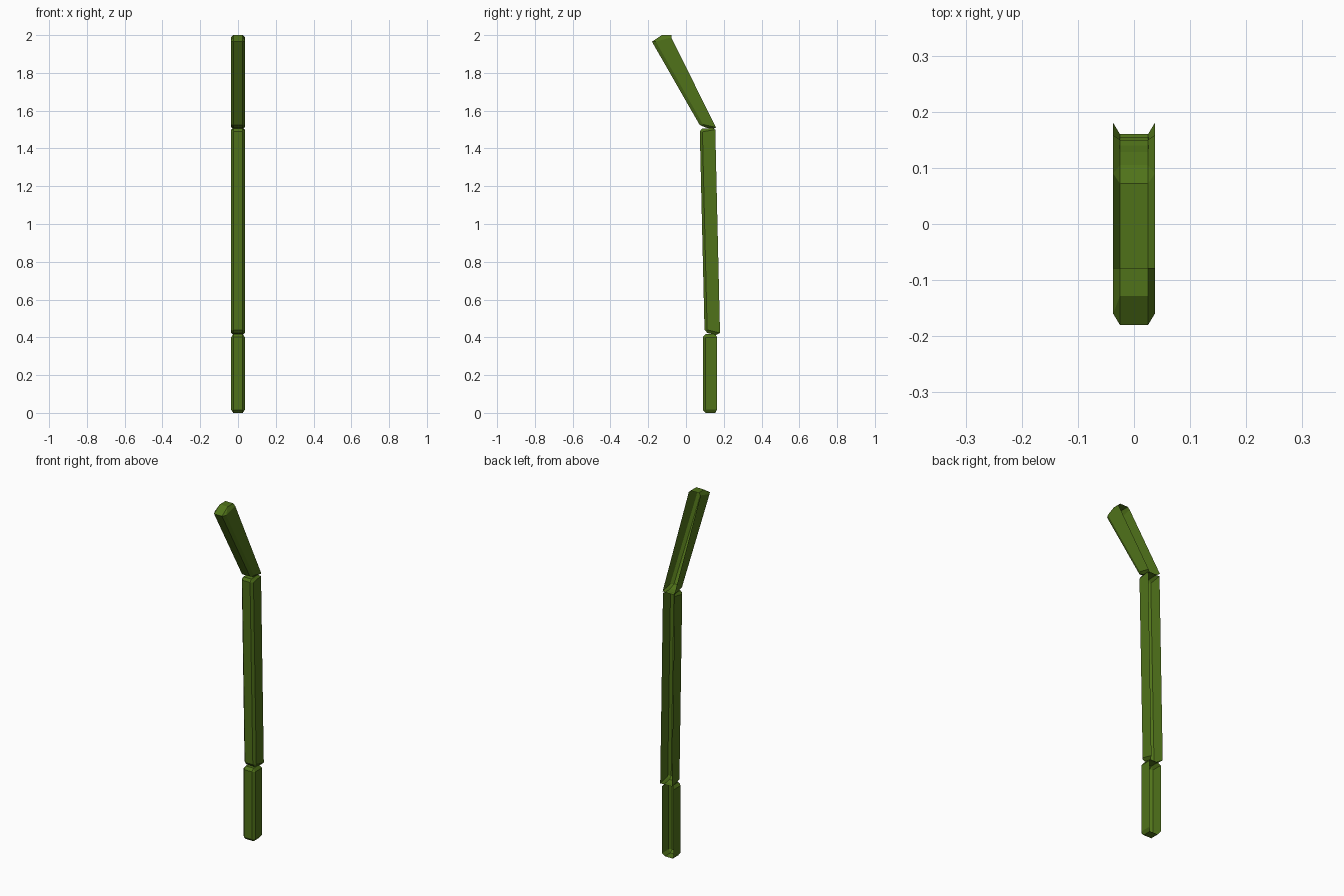
import bpy, bmesh

if "Cube" in bpy.data.objects:
    bpy.data.objects.remove(bpy.data.objects["Cube"])

INNER, OUTER = 0.025, 0.037  # half widths of the flat faces and of the side walls

green = bpy.data.materials.new("leaf_green")
green.diffuse_color = (0.08, 0.17, 0.01, 1)
green.use_nodes = True
green.node_tree.nodes["Principled BSDF"].inputs["Base Color"].default_value = green.diffuse_color


def shell_segment(name, spine, wall):
    """Open-backed bevelled box. spine: 6 (y, z) points along cap-front-cap,
    wall: 4 (y, z) corners of the side wall, back bottom to back top."""
    bm = bmesh.new()
    rows = {}
    for s in (-1, 1):
        rows[s] = ([bm.verts.new((s * INNER, y, z)) for y, z in spine],
                   [bm.verts.new((s * OUTER, y, z)) for y, z in wall])
    # caps, bevels and front face
    left, right = rows[-1][0], rows[1][0]
    for i in range(5):
        bm.faces.new((left[i], left[i + 1], right[i + 1], right[i]))
    # side walls and the bevels around them
    for p, w in rows.values():
        bm.faces.new(w)
        around = [w[0], w[1], w[1], w[2], w[2], w[3]]
        for i in range(5):
            ring = [p[i], p[i + 1], around[i + 1]]
            if around[i] != around[i + 1]:
                ring.append(around[i])
            bm.faces.new(ring)
    bmesh.ops.recalc_face_normals(bm, faces=bm.faces)
    bm.faces.ensure_lookup_table()
    if bm.faces[2].normal.y > 0:
        bmesh.ops.reverse_faces(bm, faces=bm.faces)
    mesh = bpy.data.meshes.new(name)
    bm.to_mesh(mesh)
    bm.free()
    mesh.materials.append(green)
    bpy.context.collection.objects.link(bpy.data.objects.new(name, mesh))


# Lower stalk
shell_segment("lower_segment",
              [(.155, 0), (.105, 0), (.09, .015), (.09, .402), (.105, .417), (.155, .417)],
              [(.165, .018), (.103, .018), (.103, .40), (.165, .40)])
# Long middle stalk
shell_segment("middle_segment",
              [(.16, .413), (.113, .423), (.098, .44), (.073, 1.49), (.085, 1.505), (.14, 1.508)],
              [(.18, .423), (.112, .44), (.087, 1.488), (.155, 1.50)])
# Bent tip
shell_segment("tip_segment",
              [(.15, 1.505), (.105, 1.51), (.072, 1.525), (-.18, 1.965), (-.128, 2.0), (-.078, 2.0)],
              [(.158, 1.512), (.09, 1.527), (-.16, 1.966), (-.078, 1.988)])
